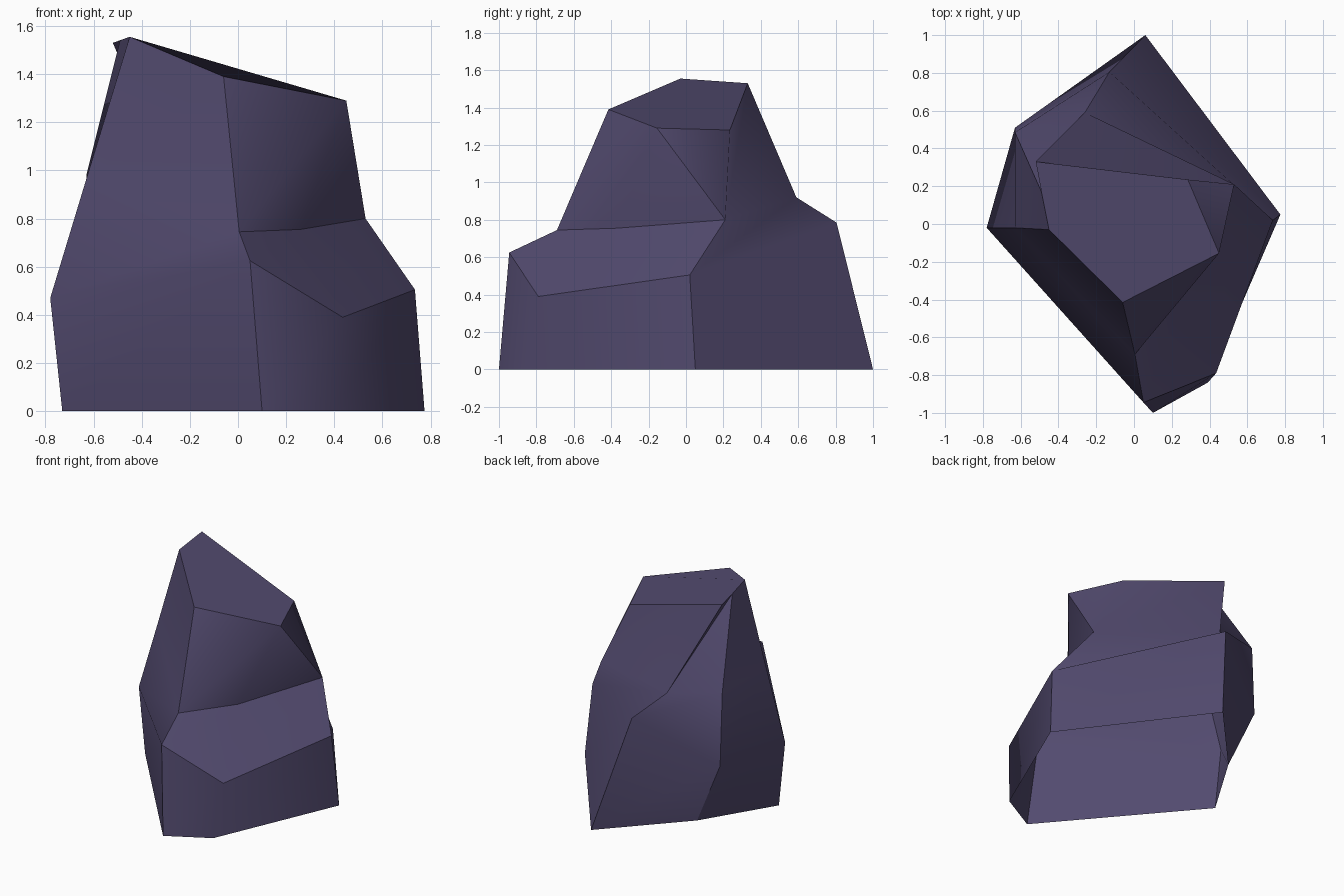
import bpy, bmesh, math

if "Cube" in bpy.data.objects:
    bpy.data.objects.remove(bpy.data.objects["Cube"])

# Four six-sided rings, from the ground to the peak.
# Columns: back, right, front right, front, left, back left
RINGS = [
    [(.06, 1, 0), (.775, .05, 0), (.39, -.84, 0), (.1, -1, 0), (-.73, -.02, 0), (-.425, .48, 0)],
    [(-.13, .805, .785), (.735, .02, .505), (.435, -.79, .39), (.05, -.945, .625), (-.78, -.02, .47), (-.63, .51, .46)],
    [(-.26, .59, .92), (.53, .21, .8), (.26, -.37, .755), (.005, -.69, .745), (-.63, -.02, .965), (-.63, .485, .98)],
    [(-.52, .33, 1.53), (.285, .235, 1.28), (.45, -.155, 1.29), (-.06, -.415, 1.39), (-.45, -.03, 1.555), (-.49, .17, 1.54)],
]
# Upper quads folded along a chosen diagonal: True runs from low next to high own
FOLDS = {1: False, 2: True, 5: True}

# Rock wall: quads between neighbouring rings, capped top, open underside
bm = bmesh.new()
rings = [[bm.verts.new(p) for p in ring] for ring in RINGS]
for level, (low, high) in enumerate(zip(rings, rings[1:])):
    for i in range(6):
        j = (i + 1) % 6
        a, b, c, d = low[j], low[i], high[i], high[j]
        if level < 2 or i not in FOLDS:
            bm.faces.new((a, b, c, d))
        elif FOLDS[i]:
            bm.faces.new((a, b, c))
            bm.faces.new((a, c, d))
        else:
            bm.faces.new((a, b, d))
            bm.faces.new((b, c, d))
bm.faces.new(list(reversed(rings[-1])))
bm.normal_update()

# Crisp back left corner
for low, high in zip(rings, rings[1:]):
    bm.edges.get((low[5], high[5])).smooth = False

mesh = bpy.data.meshes.new("rock")
bm.to_mesh(mesh)
bm.free()
rock = bpy.data.objects.new("rock", mesh)
bpy.context.collection.objects.link(rock)

# Single stone colour
stone = bpy.data.materials.new("purple grey stone")
stone.diffuse_color = (.085, .069, .158, 1)
stone.use_nodes = True
stone.node_tree.nodes["Principled BSDF"].inputs["Base Color"].default_value = stone.diffuse_color
mesh.materials.append(stone)

# Soft shading over shallow edges only
bpy.context.view_layer.objects.active = rock
rock.select_set(True)
bpy.ops.object.shade_smooth_by_angle(angle=math.radians(42), keep_sharp_edges=True)
